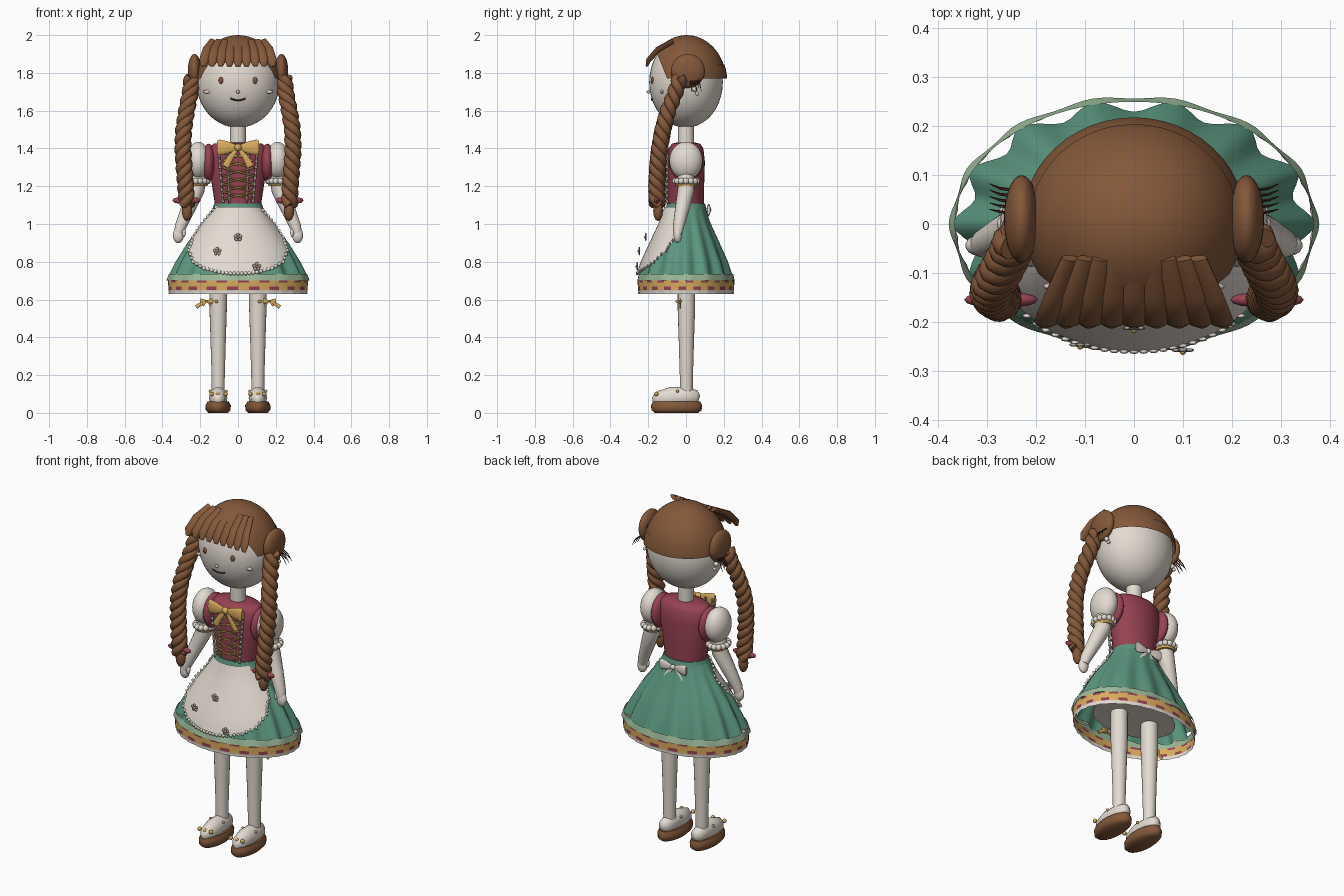
import bpy, bmesh
from math import sin, cos, pi, tau, sqrt
from mathutils import Vector as V, Matrix

cube = bpy.data.objects.get("Cube")
if cube:
    bpy.data.objects.remove(cube)


def paint(name, *rgb):
    m = bpy.data.materials.new(name)
    m.use_nodes = True
    m.diffuse_color = (*rgb, 1)
    m.node_tree.nodes["Principled BSDF"].inputs["Base Color"].default_value = (*rgb, 1)
    return m


brown = paint("hair brown", .23, .098, .042)
dark = paint("dark brown", .05, .02, .015)
cream = paint("cream", .77, .71, .64)
red = paint("rose red", .31, .055, .085)
green = paint("green", .105, .31, .215)
sage = paint("sage green", .33, .49, .32)
gold = paint("gold", .7, .41, .11)
grey = paint("warm grey", .38, .35, .32)
blush = paint("blush", .72, .58, .53)


def finish(name, bm, *mats, angle=.9):
    bmesh.ops.recalc_face_normals(bm, faces=bm.faces)
    me = bpy.data.meshes.new(name)
    bm.to_mesh(me)
    bm.free()
    ob = bpy.data.objects.new(name, me)
    bpy.context.collection.objects.link(ob)
    for m in mats:
        me.materials.append(m)
    bpy.ops.object.select_all(action="DESELECT")
    ob.select_set(True)
    bpy.context.view_layer.objects.active = ob
    bpy.ops.object.shade_smooth_by_angle(angle=angle)
    return ob


def skin(name, rings, *mats, caps=True, closed=True):
    """Join successive rows of points with quads."""
    bm = bmesh.new()
    rows = [[bm.verts.new(p) for p in r] for r in rings]
    n = len(rows[0])
    for a, b in zip(rows, rows[1:]):
        for j in range(n if closed else n - 1):
            k = (j + 1) % n
            bm.faces.new((a[j], a[k], b[k], b[j]))
    if caps and closed:
        bm.faces.new(rows[0])
        bm.faces.new(rows[-1])
    return finish(name, bm, *mats)


def loft(name, profile, *mats, centre=(0, 0), seg=32, wave=0, lobes=14, caps=True):
    """Stack of ellipses (z, rx, ry); waves deepen towards the last one."""
    rings = []
    for i, (z, rx, ry) in enumerate(profile):
        amp = wave * i / (len(profile) - 1)
        rings.append([(centre[0] + rx * cos(a) * (1 + amp * (cos(lobes * a) - 1)),
                       centre[1] + ry * sin(a) * (1 + amp * (cos(lobes * a) - 1)), z)
                      for a in (tau * j / seg for j in range(seg))])
    return skin(name, rings, *mats, caps=caps)


def tube(name, pts, radii, mat, seg=8, flat=1):
    pts = [V(p) for p in pts]
    if not isinstance(radii, (list, tuple)):
        radii = [radii] * len(pts)
    ref = V((0, 1, 0)) if abs((pts[-1] - pts[0]).normalized().y) < .9 else V((1, 0, 0))
    rings = []
    for i, p in enumerate(pts):
        t = (pts[min(i + 1, len(pts) - 1)] - pts[max(i - 1, 0)]).normalized()
        side = t.cross(ref).normalized()
        up = side.cross(t)
        rings.append([p + radii[i] * (side * cos(a) + up * sin(a) * flat)
                      for a in (tau * j / seg for j in range(seg))])
    return skin(name, rings, mat)


def balls(name, items, mat, seg=12):
    bm = bmesh.new()
    for loc, size in items:
        size = size if isinstance(size, tuple) else (size,) * 3
        bmesh.ops.create_uvsphere(bm, u_segments=seg, v_segments=max(6, seg // 2), radius=1,
                                  matrix=Matrix.LocRotScale(V(loc), None, V(size)))
    return finish(name, bm, mat)


def bow(name, loc, w, h, mat, tail=0, thick=.3):
    """Two flared loops, a knot and optional hanging tails."""
    loc = V(loc)
    for s, word in ((1, "left"), (-1, "right")):
        tube(f"{name}_{word}_loop", [loc + V((s * w * k, 0, 0)) for k in (.05, .5, .9, 1)],
             [h * .15, h * .38, h * .5, h * .4], mat, 12, thick)
        if tail:
            tube(f"{name}_{word}_tail", [loc, loc + V((s * w * .35, -.005, -tail * .5)),
                 loc + V((s * w * .6, 0, -tail))], [h * .1, h * .18, h * .22], mat, 8, .25)
    balls(f"{name}_knot", [(loc, (h * .24, h * .22, h * .24))], mat)


def lerp(table, z):
    for a, b in zip(table, table[1:]):
        if a[0] >= z >= b[0]:
            k = (a[0] - z) / (a[0] - b[0])
            return [p + (q - p) * k for p, q in zip(a[1:], b[1:])]
    return table[-1][1:]


# Head, neck and face
balls("head", [((0, 0, 1.75), (.22, .195, .24))], cream, 40)
tube("neck", [(0, 0, 1.4), (0, 0, 1.55)], .042, cream, 20)


def face(x, z, out=0):
    return (x, -.195 * sqrt(1 - (x / .22) ** 2 - ((z - 1.75) / .24) ** 2) - out, z)


balls("eyes", [(face(s * .09, 1.76), (.013, .008, .018)) for s in (-1, 1)], brown)
balls("cheeks", [(face(s * .16, 1.7), (.026, .008, .01)) for s in (-1, 1)], blush)
balls("nose", [(face(0, 1.7, .008), .01)], blush)
tube("mouth", [face(x / 100, 1.655 + x * x / 1600, .002) for x in range(-4, 5)], .004, dark, 6)


# Hair shell with a raised band behind
def hair_shell(name, grow, cuts):
    bm = bmesh.new()
    bmesh.ops.create_uvsphere(bm, u_segments=48, v_segments=32, radius=1, matrix=Matrix.LocRotScale(
        V((0, .003, 1.75)), None, V((.226, .212, .25)) * grow))
    for co, no in cuts:
        bmesh.ops.bisect_plane(bm, geom=bm.verts[:] + bm.edges[:] + bm.faces[:], plane_co=co,
                               plane_no=no, clear_inner=True)
    finish(name, bm, brown)


nape = ((0, 0, 1.77), (0, 0, 1))
hair_shell("hair_cap", 1, [nape, ((0, -.1, 1.77), (0, .93, .37))])
hair_shell("hair_band", 1.018, [nape, ((0, 0, 1.845), (0, 0, -1)), ((0, .05, 0), (0, 1, 0))])
for i in range(9):
    t = (i - 4) / 4
    tube(f"fringe_lock_{i + 1}", [(.13 * t, -.07, 1.968), (.16 * t, -.15, 1.922),
         (.18 * t, -.2, 1.865), (.185 * t, -.208, 1.835)], [.022, .028, .026, .012], brown, 10, .5)

# Bodice
loft("bodice", [(1.09, .12, .095), (1.2, .137, .096), (1.33, .158, .1), (1.4, .155, .092),
                (1.425, .13, .075), (1.432, .06, .045)], red)
for s in (-1, 1):
    for top, low in ((.105, .08), (.06, .045)):
        tube("bodice_ribbon", [(s * top, -.098, 1.42), (s * low, -.1, 1.11)], .006, grey, 6)
    for i in range(6):
        z = 1.13 + i * .042
        tube("bodice_lace", [(-s * .08, -.1, z), (0, -.108, z + .02), (s * .08, -.1, z + .04)],
             .0045, gold, 6)
    balls("bodice_eyelets", [((s * (.08 + i * .0025), -.1, 1.12 + i * .03), .009)
                             for i in range(10)], grey, 8)
bow("chest_bow", (0, -.115, 1.405), .11, .085, gold, .1)
loft("waistband", [(1.08, .135, .108), (1.108, .126, .101)], green)

# Skirt, petticoat and hem bands
SKIRT = [(1.1, .125, .1), (1.05, .155, .115), (1.0, .19, .135), (.9, .268, .182),
         (.8, .33, .228), (.72, .37, .255)]
loft("skirt", SKIRT, green, seg=112, wave=.05, caps=False)
loft("petticoat", [(1.0, .1, .08), (.71, .25, .17)], cream)
loft("hem_frill", [(.735, .366, .25), (.715, .374, .257), (.7, .379, .263)], sage,
     seg=112, wave=.012, caps=False)
band = loft("hem_band", [(.702, .37, .256), (.69, .37, .256), (.668, .369, .255),
                         (.65, .369, .255)], gold, red, seg=80, caps=False)
for p in band.data.polygons:
    row, col = divmod(p.index, 80)
    p.material_index = int(row != 1 and (col // 2 + row // 2) % 2 == 0)
loft("hem_lace", [(.652, .368, .254), (.64, .366, .252), (.63, .368, .254)], cream, seg=112,
     wave=.008, lobes=28, caps=False)

# Apron lying over the skirt, with a scalloped edge
APRON = [(1.09, .115), (1.04, .16), (1.0, .192), (.93, .238), (.86, .26), (.8, .238),
         (.765, .18), (.745, .1), (.738, .04)]


def over_skirt(x, z, out=.012):
    rx, ry = lerp(SKIRT, z)
    return (x, -ry * sqrt(max(0, 1 - (x / rx) ** 2)) - out, z)


skin("apron", [[over_skirt(w * j / 10, z) for j in range(-10, 11)] for z, w in APRON],
     cream, closed=False)
edge = [(-w, z) for z, w in APRON] + [(w, z) for z, w in reversed(APRON)]
trim = []
for (x, z), (u, v) in zip(edge, edge[1:]):
    n = max(2, int(sqrt((u - x) ** 2 + (v - z) ** 2) / .018))
    trim += [over_skirt(x + (u - x) * k / n, z + (v - z) * k / n) for k in range(n)]
balls("apron_scallops", [(p, (.01, .005, .01)) for p in trim], cream, 8)
for x, y, z in ((0, -.213, .93), (-.11, -.247, .855), (.1, -.258, .775)):
    balls("flower_petals", [((x + .014 * sin(a), y, z + .014 * cos(a)), (.01, .004, .01))
                            for a in (tau * k / 5 for k in range(5))], grey, 8)
    balls("flower_centre", [((x, y - .003, z), .007)], gold, 8)
bow("back_bow", (0, .12, 1.075), .085, .065, cream, .07)

# Paired parts
BRAID = [(1.78, .243, -.03), (1.7, .252, -.055), (1.6, .272, -.095), (1.5, .288, -.122),
         (1.4, .292, -.14), (1.3, .285, -.15), (1.2, .277, -.155), (1.1, .272, -.152)]
for s, word in ((1, "left"), (-1, "right")):
    def at(x, y, z):
        return (s * x, y, z)

    # Side bun, braid, tie and tuft
    balls(f"{word}_bun", [(at(.23, .01, 1.81), (.036, .09, .09))], brown, 28)
    for k in range(3):
        path = []
        for i in range(91):
            z = 1.78 - .68 * i / 90
            x, y = lerp(BRAID, z)
            a = s * (tau * 4.4 * i / 90 + k * tau / 3)
            path.append((s * x + .022 * cos(a), y + .022 * sin(a), z))
        tube(f"{word}_braid_strand", path, .024, brown, 8)
    balls(f"{word}_braid_tuft", [(at(.27, -.148, 1.07), (.028, .026, .055))], brown)
    balls(f"{word}_braid_tie", [(at(.272 + d, -.155, 1.125), (.04, .014, .017))
                                for d in (-.035, .035)] + [(at(.272, -.155, 1.125), .03)], red)
    for i in range(5):
        tube(f"{word}_loose_hair", [at(.24, .02 + i * .012, 1.77), at(.275, .025 + i * .012, 1.74),
             at(.295, .03 + i * .013, 1.7 + i % 2 * .02)], [.004, .003, .001], dark, 5)
    balls(f"{word}_earring", [(at(.228, .045, 1.715), .014), (at(.228, .06, 1.69), .01)], cream)

    # Sleeve, cuff, arm and hand
    balls(f"{word}_shoulder", [(at(.155, 0, 1.325), (.038, .09, .1))], red, 24)
    balls(f"{word}_sleeve", [(at(.21, 0, 1.335), (.064, .088, .1))], cream, 28)
    balls(f"{word}_cuff", [(at(.212 + .052 * cos(a), .058 * sin(a), 1.227), .017)
                           for a in (tau * k / 14 for k in range(14))], cream, 10)
    loft(f"{word}_cuff_ribbon", [(1.2, .05, .054), (1.215, .055, .06)], gold, centre=(s * .212, 0))
    tube(f"{word}_arm", [at(.21, 0, 1.26), at(.222, 0, 1.18), at(.265, -.02, 1.08),
         at(.305, -.04, .985), at(.314, -.043, .95)], [.045, .045, .038, .03, .024], cream, 16)
    balls(f"{word}_hand", [(at(.316, -.044, .94), (.03, .022, .042)),
                           (at(.287, -.052, .955), (.011, .012, .024))], cream, 14)

    # Leg, garter bow and shoe
    tube(f"{word}_leg", [(s * .105, .002, z) for z in (.09, .2, .4, .55, .73)],
         [.034, .035, .041, .046, .046], cream, 20)
    bow(f"{word}_garter_bow", at(.165, -.03, .592), .035, .028, gold, .025)
    tube(f"{word}_garter_end", [at(.17, -.03, .59), at(.2, -.03, .575), at(.222, -.03, .56)],
         [.005, .009, .011], gold, 8, .4)
    balls(f"{word}_garter_bead", [(at(.115, -.046, .59), .009)], gold)
    loft(f"{word}_sole", [(0, .052, .115), (.015, .066, .133), (.04, .067, .135),
                          (.06, .056, .125)], brown, centre=(s * .105, -.05))
    tube(f"{word}_shoe", [at(.105, y, z) for y, z in ((.07, .075), (.055, .08), (0, .085),
         (-.08, .08), (-.15, .072), (-.178, .068))], [.015, .04, .052, .057, .042, .015],
         cream, 20, .85)
    balls(f"{word}_shoe_beads", [(at(.105 + d, -.158, .1), .012) for d in (-.04, 0, .035)]
          + [(at(.105 + d, -.045, .115), .008) for d in (-.043, .043)], gold, 10)
